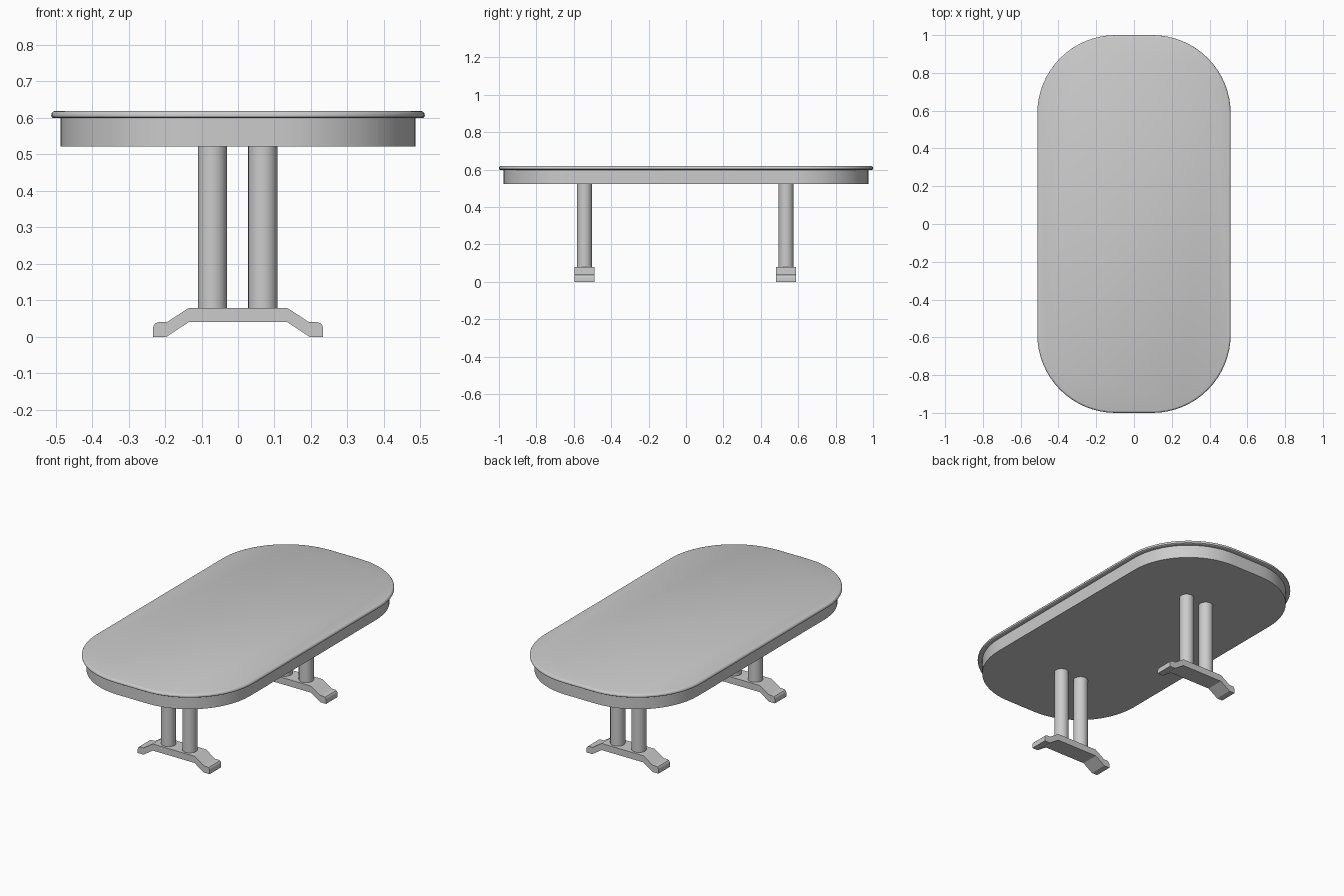
import bpy, bmesh, math

if "Cube" in bpy.data.objects:
    bpy.data.objects.remove(bpy.data.objects["Cube"])


def finish(bm, name, angle=30):
    bmesh.ops.recalc_face_normals(bm, faces=bm.faces)
    mesh = bpy.data.meshes.new(name)
    bm.to_mesh(mesh)
    bm.free()
    obj = bpy.data.objects.new(name, mesh)
    bpy.context.collection.objects.link(obj)
    bpy.ops.object.select_all(action='DESELECT')
    obj.select_set(True)
    bpy.context.view_layer.objects.active = obj
    bpy.ops.object.shade_smooth_by_angle(angle=math.radians(angle))
    return obj


def outline(inset, half_x=0.512, half_y=1.0, radius=0.415, steps=16):
    """Rounded rectangle, moved inwards by inset."""
    cx, cy, r = half_x - radius, half_y - radius, radius - inset
    pts = []
    for q, (sx, sy) in enumerate([(1, 1), (-1, 1), (-1, -1), (1, -1)]):
        for i in range(steps + 1):
            a = math.pi / 2 * (q + i / steps)
            pts.append((sx * cx + r * math.cos(a), sy * cy + r * math.sin(a)))
    return pts


def slab(name, profile):
    """Loft the rounded outline through (inset, z) levels and cap both ends."""
    bm = bmesh.new()
    rings = [[bm.verts.new((x, y, z)) for x, y in outline(inset)] for inset, z in profile]
    n = len(rings[0])
    for lo, hi in zip(rings, rings[1:]):
        for i in range(n):
            j = (i + 1) % n
            bm.faces.new((lo[i], lo[j], hi[j], hi[i]))
    bm.faces.new(rings[0][::-1])
    bm.faces.new(rings[-1])
    return finish(bm, name)


# Table top with softened rim, and the apron below it
slab("table_top", [(0.006, 0.599), (0.001, 0.602), (0.0, 0.606), (0.001, 0.612),
                   (0.005, 0.617), (0.010, 0.619)])
slab("apron", [(0.025, 0.522), (0.025, 0.6)])


def column(name, x, y):
    bm = bmesh.new()
    bmesh.ops.create_cone(bm, cap_ends=True, segments=32, radius1=0.04, radius2=0.04, depth=0.45)
    bmesh.ops.translate(bm, verts=bm.verts, vec=(x, y, 0.303))
    finish(bm, name)


# Right half of the foot silhouette, from the underside out and back over the top
HALF = [(0.135, 0.04), (0.196, 0.0), (0.233, 0.0), (0.233, 0.022), (0.2315, 0.030),
        (0.226, 0.037), (0.217, 0.04), (0.195, 0.04), (0.135, 0.079)]


def foot(name, y, half_depth=0.053):
    bm = bmesh.new()
    pts = HALF + [(-x, z) for x, z in reversed(HALF)]
    face = bm.faces.new([bm.verts.new((x, y - half_depth, z)) for x, z in pts])
    ext = bmesh.ops.extrude_face_region(bm, geom=[face])
    moved = [v for v in ext["geom"] if isinstance(v, bmesh.types.BMVert)]
    bmesh.ops.translate(bm, verts=moved, vec=(0, 2 * half_depth, 0))
    finish(bm, name)


# Two pedestals, each a pair of columns on an arched foot
for end, y in (("front", -0.543), ("back", 0.535)):
    foot(end + "_foot", y)
    column(end + "_left_column", -0.07, y)
    column(end + "_right_column", 0.068, y)
